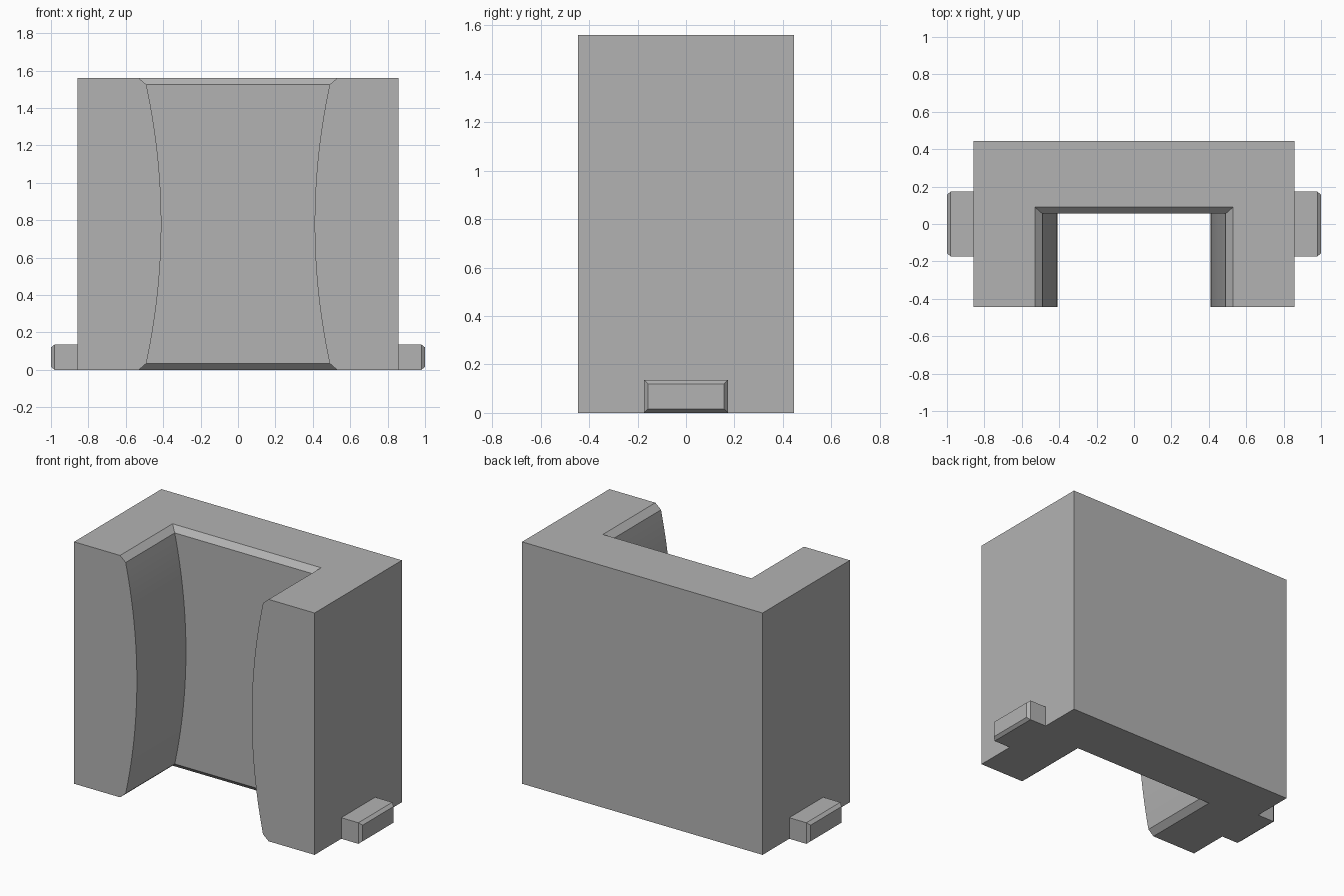
import bpy
import bmesh
import math

if "Cube" in bpy.data.objects:
    bpy.data.objects.remove(bpy.data.objects["Cube"], do_unlink=True)

grey = bpy.data.materials.new("plain grey")
grey.use_nodes = True
colour = (0.45, 0.45, 0.45, 1)
grey.diffuse_color = colour
grey.node_tree.nodes["Principled BSDF"].inputs["Base Color"].default_value = colour

HALF_W, HALF_D, HEIGHT = 0.858, 0.445, 1.56
BEVEL = 0.035
STEPS = 28


def finish(bm, name):
    bmesh.ops.recalc_face_normals(bm, faces=bm.faces)
    mesh = bpy.data.meshes.new(name)
    bm.to_mesh(mesh)
    bm.free()
    obj = bpy.data.objects.new(name, mesh)
    bpy.context.collection.objects.link(obj)
    mesh.materials.append(grey)
    bpy.ops.object.select_all(action="DESELECT")
    obj.select_set(True)
    bpy.context.view_layer.objects.active = obj
    bpy.ops.object.shade_smooth_by_angle(angle=math.radians(20))
    return obj


def notch_levels():
    """Height, half width and back depth of the notch, bottom to top."""
    levels = [(0, 0.53, 0.09)]
    for i in range(STEPS + 1):
        t = i / STEPS
        z = BEVEL + t * (HEIGHT - 2 * BEVEL)
        levels.append((z, 0.41 + 0.08 * (2 * t - 1) ** 2, 0.055))
    levels.append((HEIGHT, 0.53, 0.09))
    return levels


# Body: a block with a bowed, chamfered notch open to the front
bm = bmesh.new()
rings = [[bm.verts.new(p) for p in ((-w, -HALF_D, z), (-w, d, z), (w, d, z), (w, -HALF_D, z))]
         for z, w, d in notch_levels()]
for low, high in zip(rings, rings[1:]):
    for i in (0, 2):
        bm.faces.new((low[i], low[i + 1], high[i + 1], high[i]))
bottom, top = [[bm.verts.new((x, y, z)) for x, y in
                ((-HALF_W, -HALF_D), (-HALF_W, HALF_D), (HALF_W, HALF_D), (HALF_W, -HALF_D))]
               for z in (0, HEIGHT)]
# Notch back wall with its two chamfers
for low, high in (rings[:2], rings[-2:]):
    bm.faces.new((low[1], low[2], high[2], high[1]))
inner = rings[1:-1]
bm.faces.new([r[1] for r in inner] + [r[2] for r in reversed(inner)])
# Outer walls, caps and front faces
for i in range(3):
    bm.faces.new((bottom[i], bottom[i + 1], top[i + 1], top[i]))
for outer, ring in ((bottom, rings[0]), (top, rings[-1])):
    bm.faces.new(outer + ring[::-1])
for i in (0, 3):
    bm.faces.new([bottom[i], top[i]] + [r[i] for r in reversed(rings)])
finish(bm, "body")

# Side lugs: small blocks with chamfered outer ends
for side, label in ((1, "left"), (-1, "right")):
    bm = bmesh.new()
    loops = []
    for x, inset in ((HALF_W, 0), (0.98, 0), (1.0, 0.016)):
        y, low, high = 0.173 - inset, inset, 0.136 - inset
        loops.append([bm.verts.new((side * x, *p)) for p in
                      ((-y, low), (y, low), (y, high), (-y, high))])
    for a, b in zip(loops, loops[1:]):
        for i in range(4):
            j = (i + 1) % 4
            bm.faces.new((a[i], a[j], b[j], b[i]))
    bm.faces.new(loops[0])
    bm.faces.new(loops[-1])
    finish(bm, label + "_lug")
